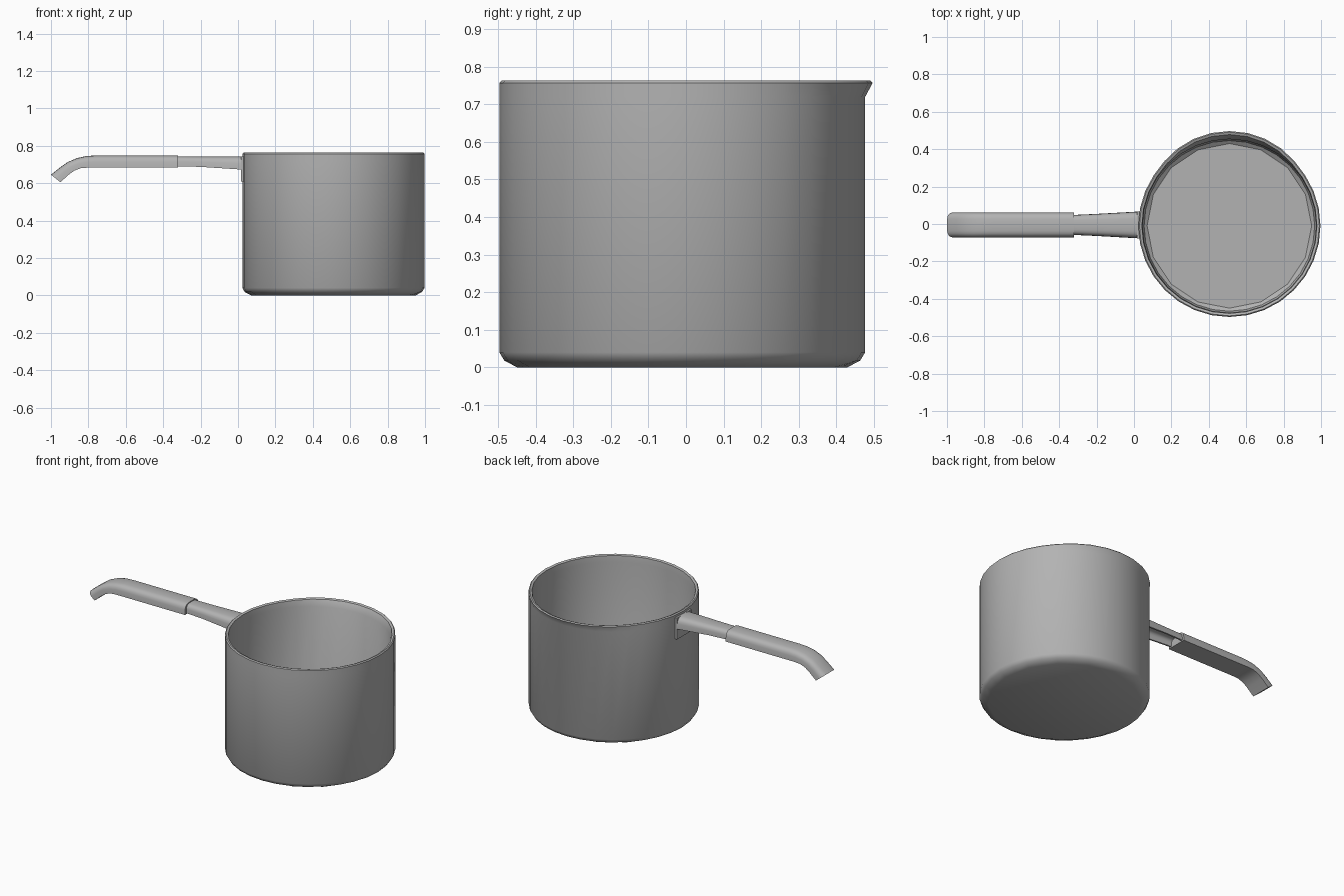
import bpy, bmesh, math
from mathutils import Vector

if "Cube" in bpy.data.objects:
    bpy.data.objects.remove(bpy.data.objects["Cube"])

steel = bpy.data.materials.new("grey_steel")
steel.use_nodes = True
steel.diffuse_color = (0.45, 0.45, 0.45, 1)
steel.node_tree.nodes["Principled BSDF"].inputs["Base Color"].default_value = (0.45, 0.45, 0.45, 1)


def finish(name, bm, angle=35):
    bmesh.ops.recalc_face_normals(bm, faces=bm.faces)
    mesh = bpy.data.meshes.new(name)
    bm.to_mesh(mesh)
    bm.free()
    mesh.materials.append(steel)
    ob = bpy.data.objects.new(name, mesh)
    bpy.context.collection.objects.link(ob)
    bpy.ops.object.select_all(action="DESELECT")
    ob.select_set(True)
    bpy.context.view_layer.objects.active = ob
    bpy.ops.object.shade_smooth_by_angle(angle=math.radians(angle))
    return ob


def loft(name, rings, angle=35):
    """Skin a list of closed rings and cap both ends."""
    bm = bmesh.new()
    loops = [[bm.verts.new(p) for p in ring] for ring in rings]
    n = len(loops[0])
    for a, b in zip(loops, loops[1:]):
        for i in range(n):
            j = (i + 1) % n
            bm.faces.new((a[i], a[j], b[j], b[i]))
    bm.faces.new(loops[0])
    bm.faces.new(loops[-1])
    return finish(name, bm, angle)


# Pot: one lathed shell, outside bottom -> rim -> inside floor
CX, CY, SEGS = 0.51, -0.01, 32
profile = [(0.44, 0), (0.474, 0.018), (0.487, 0.04), (0.487, 0.72), (0.487, 0.757),
           (0.481, 0.763), (0.468, 0.758), (0.464, 0.72), (0.464, 0.07),
           (0.456, 0.045), (0.44, 0.03)]
rings = []
for k, (r, z) in enumerate(profile):
    ring = []
    for i in range(SEGS):
        a = 2 * math.pi * i / SEGS
        # the floor edges have half as many sides
        rr = r * math.cos(math.pi / 16) if i % 2 and k in (0, len(profile) - 1) else r
        # pouring lip flares outward at the back of the rim
        if z > 0.74:
            off = abs(a - math.pi / 2) / math.radians(50)
            rr += 0.02 * max(0, 1 - off * off)
        ring.append((CX + rr * math.cos(a), CY + rr * math.sin(a), z))
    rings.append(ring)
loft("pot", rings)

# Handle sections: a boxy arch between a top point and a bottom point
HY = -0.005


def arch(top, bottom, half, steps=12):
    t, b = Vector((top[0], HY, top[1])), Vector((bottom[0], HY, bottom[1]))
    pts = []
    for i in range(steps + 1):
        a = math.pi * i / steps
        c, s = math.cos(a), max(0, math.sin(a))
        p = b + (t - b) * s ** 0.55
        p.y += math.copysign(abs(c) ** 0.55, c) * half
        pts.append(p)
    return pts


# Grip: solid, flat underneath, drooping at the tip
grip_path = [((-0.32, 0.748), (-0.32, 0.683)), ((-0.76, 0.748), (-0.76, 0.683)),
             ((-0.81, 0.745), (-0.80, 0.683)), ((-0.86, 0.734), (-0.84, 0.68)),
             ((-0.91, 0.713), (-0.875, 0.667)), ((-0.95, 0.685), (-0.905, 0.645)),
             ((-1.0, 0.645), (-0.95, 0.605))]
loft("grip", [arch(t, b, 0.067) for t, b in grip_path])

# Neck: open channel that widens toward the pot
neck_rings = []
for x, top, bottom, half in [(-0.33, 0.743, 0.69, 0.053), (-0.2, 0.742, 0.687, 0.059),
                             (0.03, 0.743, 0.672, 0.072)]:
    outer = arch((x, top), (x, bottom), half)
    inner = arch((x, top - 0.01), (x, bottom), half - 0.01)
    neck_rings.append(outer + inner[::-1])
loft("neck", neck_rings)

# Mounting plate between neck and pot
plate = bmesh.new()
bmesh.ops.create_cube(plate, size=1)
for v in plate.verts:
    v.co = Vector((0.0235 + v.co.x * 0.015, HY + v.co.y * 0.145, 0.675 + v.co.z * 0.135))
finish("mounting_plate", plate)
